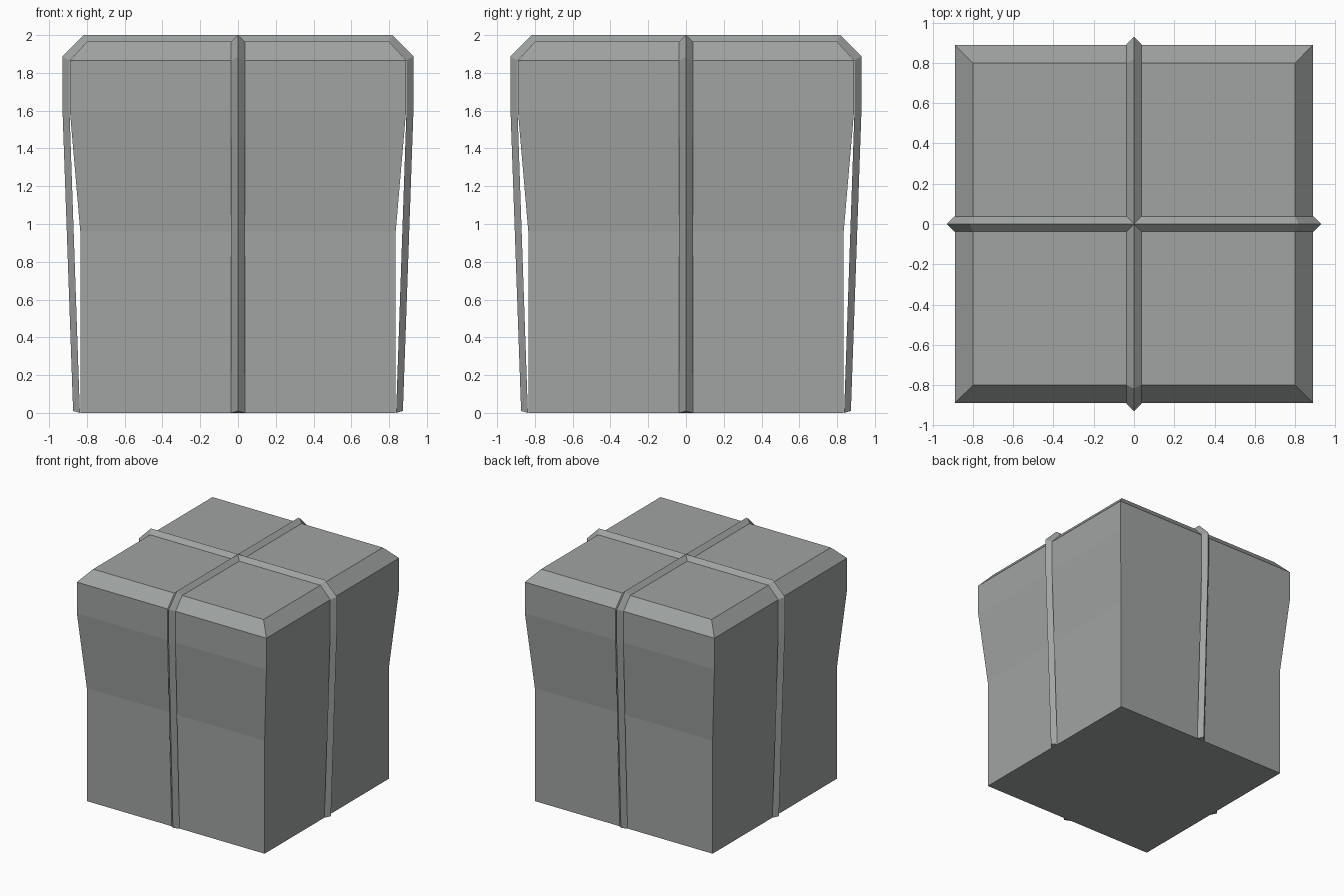
import bpy
import bmesh
from math import pi
from mathutils import Matrix

cube = bpy.data.objects.get("Cube")
if cube:
    bpy.data.objects.remove(cube, do_unlink=True)


def make_material(name, color):
    mat = bpy.data.materials.new(name)
    mat.use_nodes = True
    mat.diffuse_color = color
    mat.node_tree.nodes["Principled BSDF"].inputs["Base Color"].default_value = color
    return mat


grey = make_material("stone grey", (0.35, 0.37, 0.36, 1))


def loft(name, rings, turn=0):
    """Skin a list of equal-length rings and cap both ends."""
    bm = bmesh.new()
    loops = [[bm.verts.new(p) for p in ring] for ring in rings]
    for a, b in zip(loops, loops[1:]):
        for i in range(len(a)):
            j = (i + 1) % len(a)
            bm.faces.new((a[i], a[j], b[j], b[i]))
    bm.faces.new(loops[0])
    bm.faces.new(loops[-1])
    bmesh.ops.recalc_face_normals(bm, faces=bm.faces)
    bm.transform(Matrix.Rotation(turn, 4, "Z"))
    mesh = bpy.data.meshes.new(name)
    bm.to_mesh(mesh)
    bm.free()
    mesh.materials.append(grey)
    obj = bpy.data.objects.new(name, mesh)
    bpy.context.collection.objects.link(obj)
    return obj


# Square box flaring near the top, with a chamfered lid edge: (half width, height)
profile = [(0.835, 0), (0.835, 0.96), (0.89, 1.6), (0.89, 1.865), (0.8, 1.965)]
loft("box_body", [[(-w, -w, z), (w, -w, z), (w, w, z), (-w, w, z)] for w, z in profile])

# Two crossing straps with a triangular section: (base x, base z, ridge x, ridge z)
half = [(0.837, 0, 0.873, 0.01), (0.892, 1.6, 0.929, 1.6),
        (0.892, 1.865, 0.929, 1.887), (0.8, 1.965, 0.817, 2)]
path = half + [(-bx, bz, -rx, rz) for bx, bz, rx, rz in reversed(half)]
strap = [[(bx, -0.037, bz), (rx, 0, rz), (bx, 0.037, bz)] for bx, bz, rx, rz in path]
loft("strap_side_to_side", strap)
loft("strap_front_to_back", strap, pi / 2)
